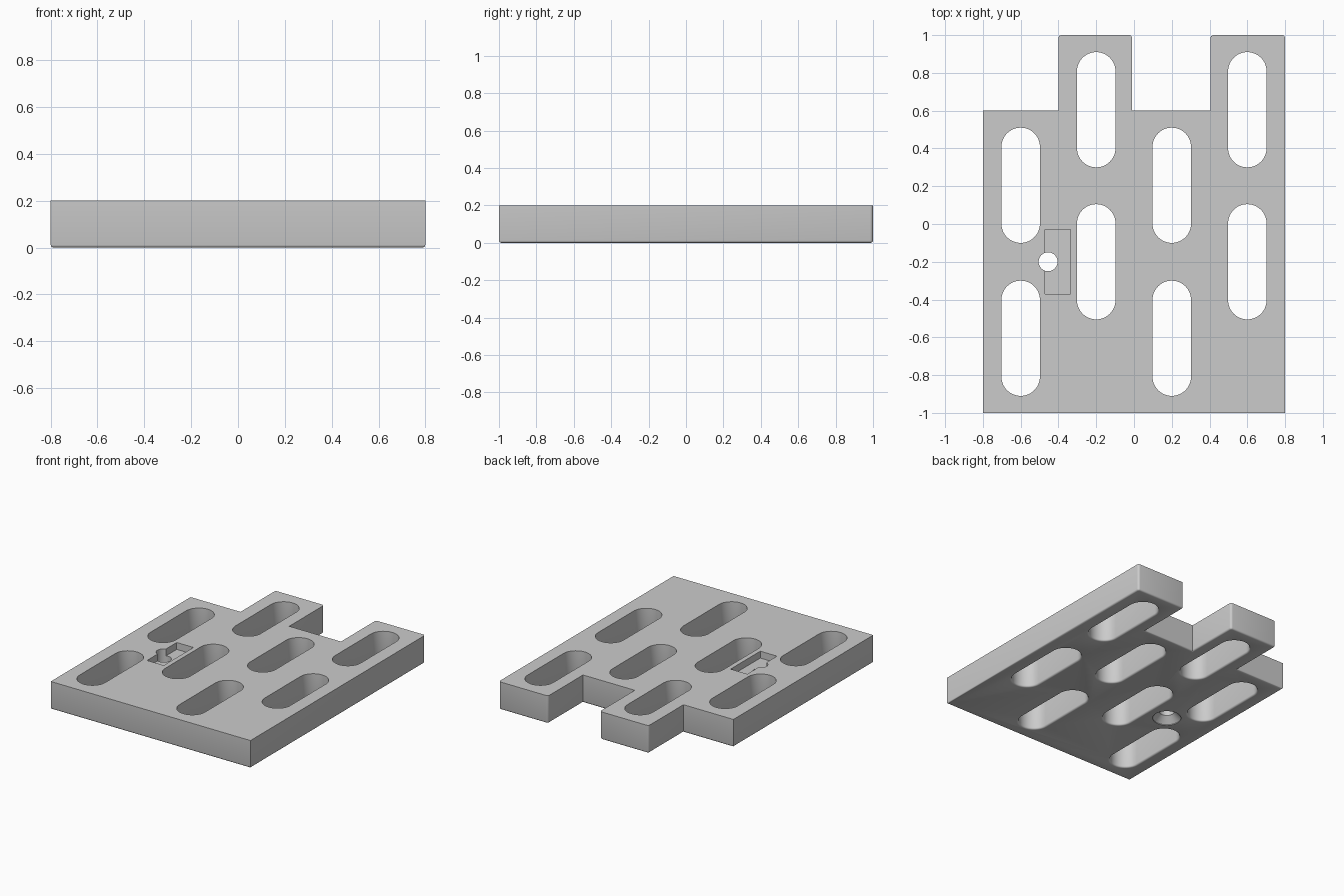
import bpy
import bmesh
import math

if "Cube" in bpy.data.objects:
    bpy.data.objects.remove(bpy.data.objects["Cube"])

T = 0.2         # plate thickness
FILLET = 0.012  # rounding of the bottom edges

grey = bpy.data.materials.new("light_grey")
grey.diffuse_color = (0.6, 0.6, 0.6, 1)
grey.use_nodes = True
grey.node_tree.nodes["Principled BSDF"].inputs["Base Color"].default_value = grey.diffuse_color


def make_object(name, bm):
    bmesh.ops.recalc_face_normals(bm, faces=bm.faces)
    mesh = bpy.data.meshes.new(name)
    bm.to_mesh(mesh)
    bm.free()
    mesh.materials.append(grey)
    obj = bpy.data.objects.new(name, mesh)
    bpy.context.collection.objects.link(obj)
    return obj


def slot_ring(cx, cy, half, r, n=24):
    """Stadium outline; half = 0 gives a circle."""
    pts = []
    for end, start in ((1, 0), (-1, math.pi)):
        for i in range(n + (1 if half else 0)):
            a = start + math.pi * i / n
            pts.append((cx + r * math.cos(a), cy + end * half + r * math.sin(a)))
    return pts


def slot_cutter(name, cx, cy, half, profile):
    """Loft of stadium rings through (radius, z) pairs."""
    bm = bmesh.new()
    rings = [[bm.verts.new((x, y, z)) for x, y in slot_ring(cx, cy, half, r)]
             for r, z in profile]
    n = len(rings[0])
    for a, b in zip(rings, rings[1:]):
        for i in range(n):
            bm.faces.new((a[i], a[(i + 1) % n], b[(i + 1) % n], b[i]))
    bm.faces.new(rings[0][::-1])
    bm.faces.new(rings[-1])
    return make_object(name, bm)


# Plate outline with two tabs at the back
outline = [(-0.8, -1), (0.8, -1), (0.8, 1), (0.405, 1), (0.405, 0.6),
           (-0.01, 0.6), (-0.01, 1), (-0.4, 1), (-0.4, 0.6), (-0.8, 0.6)]
bm = bmesh.new()
base = bm.faces.new([bm.verts.new((x, y, 0)) for x, y in outline])
top = bmesh.ops.extrude_face_region(bm, geom=[base])["geom"]
bmesh.ops.translate(bm, vec=(0, 0, T),
                    verts=[v for v in top if isinstance(v, bmesh.types.BMVert)])
bmesh.ops.recalc_face_normals(bm, faces=bm.faces)

# Rounded upright corners on the tabs, then rounded bottom rim
tab_edges = [e for e in bm.edges if all(v.co.y > 0.99 for v in e.verts)
             and abs(e.verts[0].co.z - e.verts[1].co.z) > 0.1]
bmesh.ops.bevel(bm, geom=tab_edges, offset=0.016, segments=4, profile=0.5,
                affect='EDGES')
rim = [e for e in bm.edges if all(v.co.z < 0.001 for v in e.verts)]
bmesh.ops.bevel(bm, geom=rim, offset=FILLET, segments=3, profile=0.5,
                affect='EDGES')
plate = make_object("slotted_plate", bm)

# Eight through slots with rounded lower rims
R = 0.102
flare = [(R + FILLET, -0.05), (R + FILLET, 0)]
flare += [(R + FILLET * (1 - math.sin(a)), FILLET * (1 - math.cos(a)))
          for a in (math.pi / 6, math.pi / 3, math.pi / 2)]
flare.append((R, T + 0.05))
cutters = []
for x, ys in ((-0.6, (0.205, -0.605)), (-0.2, (0.605, -0.2)),
              (0.2, (0.205, -0.605)), (0.6, (0.605, -0.2))):
    for y in ys:
        cutters.append(slot_cutter("slot_cutter", x, y, 0.203, flare))

# Screw hole, countersunk from below
cutters.append(slot_cutter("hole_cutter", -0.455, -0.2, 0,
                           [(0.095, -0.05), (0.095, 0.005), (0.05, 0.05),
                            (0.05, T + 0.05)]))

# Shallow rectangular pocket in the top
bm = bmesh.new()
bmesh.ops.create_cube(bm, size=1)
for v in bm.verts:
    v.co = (-0.403 + v.co.x * 0.134, -0.2 + v.co.y * 0.34, 0.2 + v.co.z * 0.1)
cutters.append(make_object("pocket_cutter", bm))

# Cut everything out of the plate
bpy.context.view_layer.objects.active = plate
plate.select_set(True)
for c in cutters:
    c.hide_render = True
    mod = plate.modifiers.new("cut", 'BOOLEAN')
    mod.operation = 'DIFFERENCE'
    mod.solver = 'EXACT'
    mod.object = c
    bpy.ops.object.modifier_apply(modifier=mod.name)
    bpy.data.objects.remove(c)

plate.data.materials.clear()
plate.data.materials.append(grey)
for p in plate.data.polygons:
    p.material_index = 0
bpy.ops.object.shade_smooth_by_angle(angle=math.radians(35))
